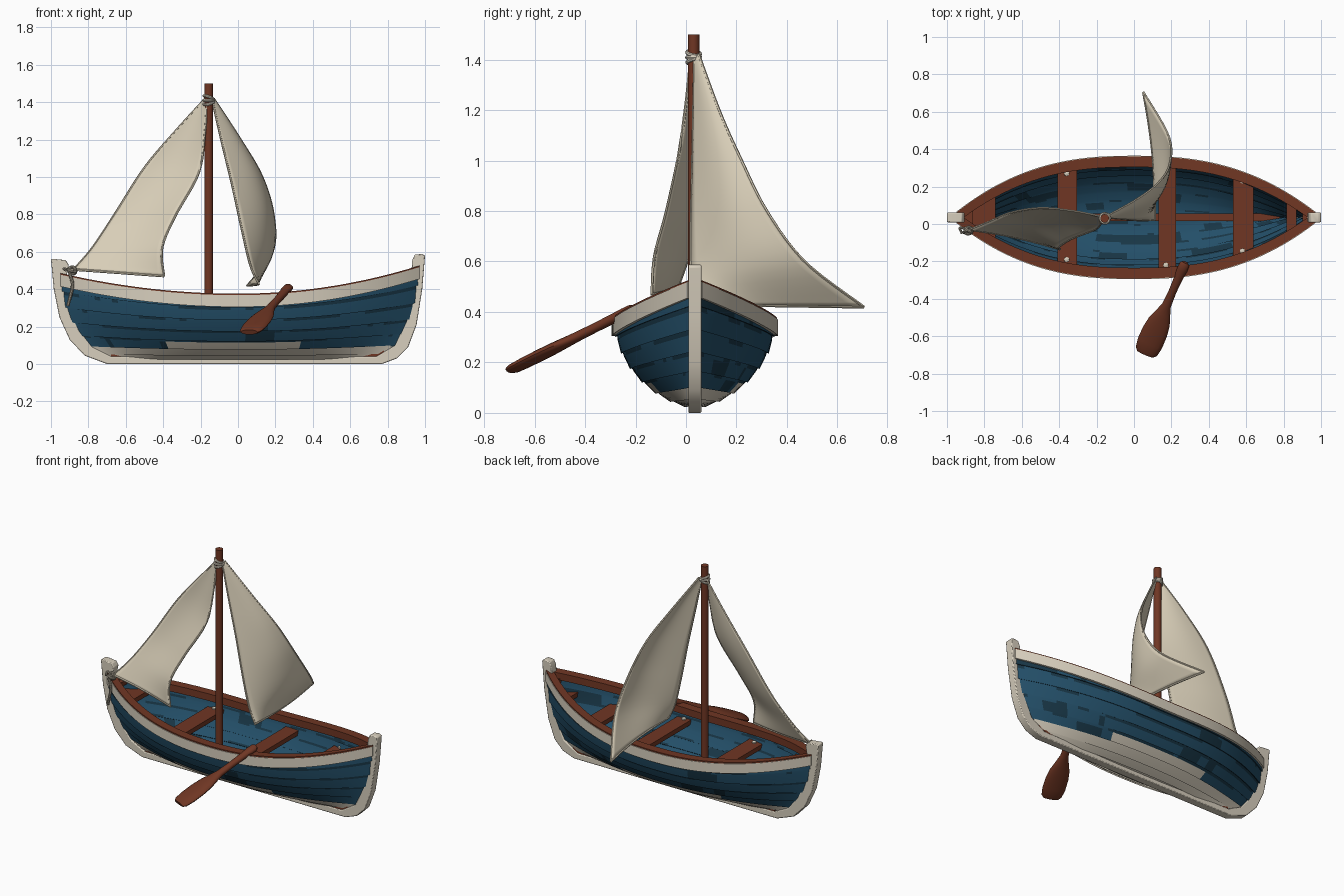
import bpy, bmesh, math, random
from mathutils import Vector

if "Cube" in bpy.data.objects:
    bpy.data.objects.remove(bpy.data.objects["Cube"])

random.seed(4)
C = 0.035            # y of the boat's centre line


def material(name, rgb):
    m = bpy.data.materials.new(name)
    m.diffuse_color = (*rgb, 1)
    m.use_nodes = True
    m.node_tree.nodes["Principled BSDF"].inputs["Base Color"].default_value = m.diffuse_color
    return m


BLUE = material("sea blue paint", (0.017, 0.078, 0.14))
DARK = material("worn dark blue paint", (0.009, 0.036, 0.06))
CREAM = material("cream trim paint", (0.68, 0.62, 0.51))
SAIL = material("sail cloth", (0.69, 0.62, 0.48))
WOOD = material("red brown wood", (0.16, 0.037, 0.017))
ROPE = material("grey rope", (0.38, 0.34, 0.27))


def make(name, verts, faces, mats, idx=None, merge=False):
    me = bpy.data.meshes.new(name)
    me.from_pydata([tuple(v) for v in verts], [], faces)
    for m in mats:
        me.materials.append(m)
    if idx:
        for p, i in zip(me.polygons, idx):
            p.material_index = i
    bm = bmesh.new()
    bm.from_mesh(me)
    if merge:
        bmesh.ops.remove_doubles(bm, verts=bm.verts, dist=0.0003)
    bmesh.ops.recalc_face_normals(bm, faces=bm.faces)
    bm.to_mesh(me)
    bm.free()
    ob = bpy.data.objects.new(name, me)
    bpy.context.collection.objects.link(ob)
    return ob


def loft(name, rings, mat):
    """Closed rings joined in order, with both ends capped."""
    n = len(rings[0])
    verts = [v for r in rings for v in r]
    faces = [(i * n + j, i * n + (j + 1) % n, (i + 1) * n + (j + 1) % n, (i + 1) * n + j)
             for i in range(len(rings) - 1) for j in range(n)]
    faces += [tuple(range(n)), tuple(range(len(verts) - n, len(verts)))]
    return make(name, verts, faces, [mat])


def spline(pts, t):
    """Catmull-Rom point at t in 0..1."""
    p = [Vector(q) for q in pts]
    s = t * (len(p) - 1)
    i = min(int(s), len(p) - 2)
    f = s - i
    a, b, c, d = p[max(i - 1, 0)], p[i], p[i + 1], p[min(i + 2, len(p) - 1)]
    return 0.5 * (2 * b + (c - a) * f + (2 * a - 5 * b + 4 * c - d) * f * f
                  + (3 * b - a - 3 * c + d) * f ** 3)


def tube(name, pts, r, mat, steps=24, n=8):
    path = [spline(pts, i / steps) for i in range(steps + 1)]
    rings = []
    for i, p in enumerate(path):
        d = (path[min(i + 1, steps)] - path[max(i - 1, 0)]).normalized()
        side = d.cross(Vector((0.13, 0.31, 0.94))).normalized()
        up = side.cross(d)
        rings.append([p + r * (math.cos(a) * side + math.sin(a) * up)
                      for a in (2 * math.pi * k / n for k in range(n))])
    return loft(name, rings, mat)


# --- hull shape: u runs bow to bow, th from keel (0) to sheer (pi/2)
def beam(u):
    return 0.015 + 0.30 * (1 - abs(u) ** 2.5)


def sheer(u):
    return 0.37 + (0.11 if u < 0 else 0.15) * u * u


def hull_point(u, th, off=0.0, inset=0.0):
    f = 1 - math.cos(th)
    end = 0.95 - 0.22 * (1 - f) ** 2.5 if u < 0 else 0.97 - 0.17 * (1 - f) ** 2.5
    w = max(beam(u) - inset, 0.004)
    zk = 0.025 + inset
    y = w * max(math.sin(th), 0) ** (1.25 + 0.5 * u * u) + off * math.sin(th)
    return Vector((u * end, y, zk + (sheer(u) - zk) * f - off * math.cos(th)))


# --- planked hull shell, overlapping strakes outside and inside
K, N = 8, 56
rows = []                                    # (th, offset, inset, dark chance)
for k in range(K):
    a, b = k * math.pi / 2 / K, (k + 1) * math.pi / 2 / K
    rows += [(a, 0.008, 0, 0.12), (a + (b - a) * 0.78, 0.002, 0, 0.5), (b, 0, 0, 0.9)]
for k in range(K, 0, -1):
    a, b = k * math.pi / 2 / K, (k - 1) * math.pi / 2 / K
    rows += [(a, 0, 0.03, 0.1), (a + (b - a) * 0.8, -0.004, 0.03, 0.4), (b, -0.006, 0.03, 0.6)]
verts, faces, idx = [], [], []
us = [-math.cos(math.pi * i / N) * 0.35 + (2 * i / N - 1) * 0.65 for i in range(N + 1)]
for sg in (-1, 1):
    base = len(verts)
    for th, off, ins, _ in rows:
        for u in us:
            p = hull_point(u, th, off, ins)
            y = 0 if th < 1e-6 else max(p.y, 0.001)
            verts.append((p.x, C + sg * y, p.z))
    for r in range(len(rows) - 1):
        dark = False
        for i in range(N):
            if random.random() < 0.3:        # paint wear comes in runs
                dark = random.random() < rows[r][3]
            q = [base + r * (N + 1) + i, base + r * (N + 1) + i + 1,
                 base + (r + 1) * (N + 1) + i + 1, base + (r + 1) * (N + 1) + i]
            faces.append(q)
            z = sum(verts[v][2] for v in q) / 4
            idx.append(2 if rows[r][2] == 0 and z < 0.1 else int(dark))
make("hull", verts, faces, [BLUE, DARK, CREAM], idx, merge=True)


# --- rails following the sheer
def rail(name, y0, y1, z0, z1, mat):
    for sg, side in ((-1, "front"), (1, "back")):
        rings = []
        for u in us:
            p = hull_point(u, math.pi / 2)
            a, b = max(p.y + y0, 0.0), p.y + y1
            rings.append([(p.x, C + sg * y, p.z + z) for y, z in
                          ((a, z0), (b, z0), (b, z1), (a, z1))])
        loft(f"{name}_{side}", rings, mat)


rail("rubbing_strake", -0.01, 0.015, -0.065, -0.002, CREAM)
rail("gunwale", -0.046, 0.011, -0.04, 0.006, WOOD)

# --- keel with both stems, one extruded profile
outer = [(-1.0, 0.56), (-0.985, 0.40), (-0.955, 0.25), (-0.90, 0.13), (-0.82, 0.045), (-0.70, 0.0),
         (0.77, 0.0), (0.85, 0.03), (0.91, 0.09), (0.955, 0.21), (0.985, 0.40), (1.0, 0.58)]
inner = [(0.985, 0.588), (0.945, 0.585), (0.93, 0.55), (0.925, 0.40), (0.90, 0.23), (0.84, 0.10), (0.74, 0.04),
         (-0.68, 0.04), (-0.78, 0.09), (-0.85, 0.18), (-0.90, 0.32), (-0.92, 0.45), (-0.905, 0.53),
         (-0.92, 0.555), (-0.985, 0.562)]
keel = loft("keel_and_stems", [[(x, C + y, z) for x, z in outer + inner] for y in (-0.026, 0.026)], CREAM)
bev = keel.modifiers.new("soft edges", 'BEVEL')
bev.width, bev.segments, bev.limit_method = 0.005, 2, 'ANGLE'


# --- seats, end decks and inner keel
def inner_half(x, z):
    u = max(-1, min(1, x / 0.955))
    f = min(1, (z - 0.055) / (sheer(u) - 0.055))
    return hull_point(u, math.acos(1 - f), 0, 0.03).y + 0.012


def seat(name, x0, x1, z, t=0.03):
    rings = []
    for x in (x0, (x0 + x1) / 2, x1):
        h = inner_half(x, z)
        rings.append([(x, C - h, z - t), (x, C + h, z - t), (x, C + h, z), (x, C - h, z)])
    loft(name, rings, WOOD)


for name, x0, x1, z in (("seat_left", -0.41, -0.305, 0.31), ("seat_middle", 0.13, 0.225, 0.31),
                        ("seat_right", 0.53, 0.64, 0.32), ("end_deck_left", -0.92, -0.74, 0.38),
                        ("end_seat_right", 0.815, 0.87, 0.38), ("breasthook_right", 0.90, 0.95, 0.47),
                        ("breasthook_left", -0.93, -0.86, 0.44)):
    seat(name, x0, x1, z)
loft("inner_keel", [[(x, C + y, z) for y, z in ((-0.02, 0.04), (0.02, 0.04), (0.02, 0.085), (-0.02, 0.085))]
                    for x in (-0.68, 0.78)], WOOD)

# --- pale pegs on the seats
for i, (x, y, z) in enumerate(((0.58, 0.23, 0.32), (0.58, -0.145, 0.32), (0.17, -0.22, 0.31),
                               (-0.36, 0.27, 0.31), (-0.36, -0.19, 0.31))):
    loft(f"seat_peg_{i + 1}", [[(x + r * math.cos(a), y + r * math.sin(a), z + h)
                               for a in (k * math.pi / 4 for k in range(8))]
                              for r, h in ((0.015, -0.005), (0.014, 0.008), (0.006, 0.012))], CREAM)

# --- mast and the lashings at its head
tube("mast", [(-0.157, C - 0.005, 0.05), (-0.157, C - 0.005, 1.5)], 0.023, WOOD, 4, 20)
for j, z in enumerate((1.395, 1.41, 1.425)):
    bpy.ops.mesh.primitive_torus_add(major_radius=0.026, minor_radius=0.008, major_segments=20, minor_segments=8,
                                     location=(-0.157, C - 0.005, z), rotation=(0.25 - 0.2 * j, 0.3 * j - 0.25, 0))
    bpy.context.object.name = f"mast_lashing_{j + 1}"
    bpy.context.object.data.materials.append(CREAM)


# --- sails: two edge curves joined across with a billow
def sail(name, edge_a, edge_b, billow, n=28, m=14):
    verts = []
    for i in range(n + 1):
        t = i / n
        a, b = spline(edge_a, t), spline(edge_b, t)
        for j in range(m + 1):
            s = j / m
            bulge = math.sin(math.pi * s) * math.sin(math.pi * min(1, t * 0.85))
            verts.append(a.lerp(b, s) + Vector(billow) * bulge)
    faces = [(i * (m + 1) + j, i * (m + 1) + j + 1, (i + 1) * (m + 1) + j + 1, (i + 1) * (m + 1) + j)
             for i in range(n) for j in range(m)]
    ob = make(name, verts, faces, [SAIL])
    sol = ob.modifiers.new("cloth", 'SOLIDIFY')
    sol.thickness, sol.offset = 0.008, 0
    for k, e in enumerate((edge_a, edge_b)):
        tube(f"{name}_hem_{k + 1}", e, 0.006, SAIL, 28, 6)
    foot = [verts[n * (m + 1) + j] for j in range(m + 1)]
    tube(f"{name}_foot_hem", foot, 0.007, SAIL, 28, 6)


sail("left_sail",
     [(-0.175, 0.04, 1.42), (-0.33, 0.07, 1.25), (-0.50, 0.085, 1.05), (-0.66, 0.06, 0.80),
      (-0.78, 0.01, 0.62), (-0.88, -0.03, 0.505)],
     [(-0.165, 0.02, 1.42), (-0.178, 0.0, 1.23), (-0.21, -0.03, 1.02), (-0.335, -0.08, 0.79),
      (-0.405, -0.125, 0.62), (-0.395, -0.135, 0.47)], (0, 0.025, 0))
sail("right_sail",
     [(-0.14, 0.035, 1.42), (-0.09, 0.03, 1.2), (-0.03, 0.025, 0.95), (0.02, 0.02, 0.72),
      (0.065, 0.02, 0.53), (0.11, 0.02, 0.43)],
     [(-0.13, 0.05, 1.42), (0.02, 0.135, 1.19), (0.13, 0.22, 1.0), (0.19, 0.32, 0.80),
      (0.185, 0.47, 0.60), (0.05, 0.705, 0.42)], (0.045, 0, 0))

# --- knot and loose rope at the left stem
tube("loose_rope", [(-0.87, -0.03, 0.505), (-0.90, -0.045, 0.49), (-0.885, -0.05, 0.42), (-0.91, -0.045, 0.31)],
     0.009, ROPE)
for j, ang in enumerate((0.3, 1.3, 2.2)):
    bpy.ops.mesh.primitive_torus_add(major_radius=0.02, minor_radius=0.008, major_segments=16, minor_segments=8,
                                     location=(-0.885, -0.035, 0.5), rotation=(ang, ang * 0.7, 0))
    bpy.context.object.name = f"rope_knot_{j + 1}"
    bpy.context.object.data.materials.append(ROPE)
tube("stem_rope", [(-0.89, -0.03, 0.5), (-0.93, -0.02, 0.51), (-0.92, -0.05, 0.50)], 0.007, ROPE)

# --- oar: elliptical sections along its axis (t, half width, half thickness)
start, finish = Vector((0.27, -0.215, 0.41)), Vector((0.06, -0.695, 0.17))
axis = finish - start
wide = Vector((0.916, -0.40, 0.0))
thin = axis.normalized().cross(wide)
oar = [(-0.02, 0.016, 0.012), (0.0, 0.027, 0.02), (0.06, 0.029, 0.021), (0.14, 0.024, 0.02), (0.3, 0.021, 0.019),
       (0.46, 0.025, 0.02), (0.55, 0.042, 0.021), (0.64, 0.06, 0.022), (0.75, 0.069, 0.022), (0.88, 0.070, 0.021),
       (0.97, 0.062, 0.019), (1.0, 0.048, 0.014)]
loft("oar", [[start + axis * t + wide * w * math.cos(a) + thin * h * math.sin(a)
              for a in (k * math.pi / 8 for k in range(16))] for t, w, h in oar], WOOD)

# --- smooth shading with crisp edges
bpy.ops.object.select_all(action='SELECT')
bpy.context.view_layer.objects.active = keel
bpy.ops.object.shade_smooth_by_angle(angle=math.radians(35))
